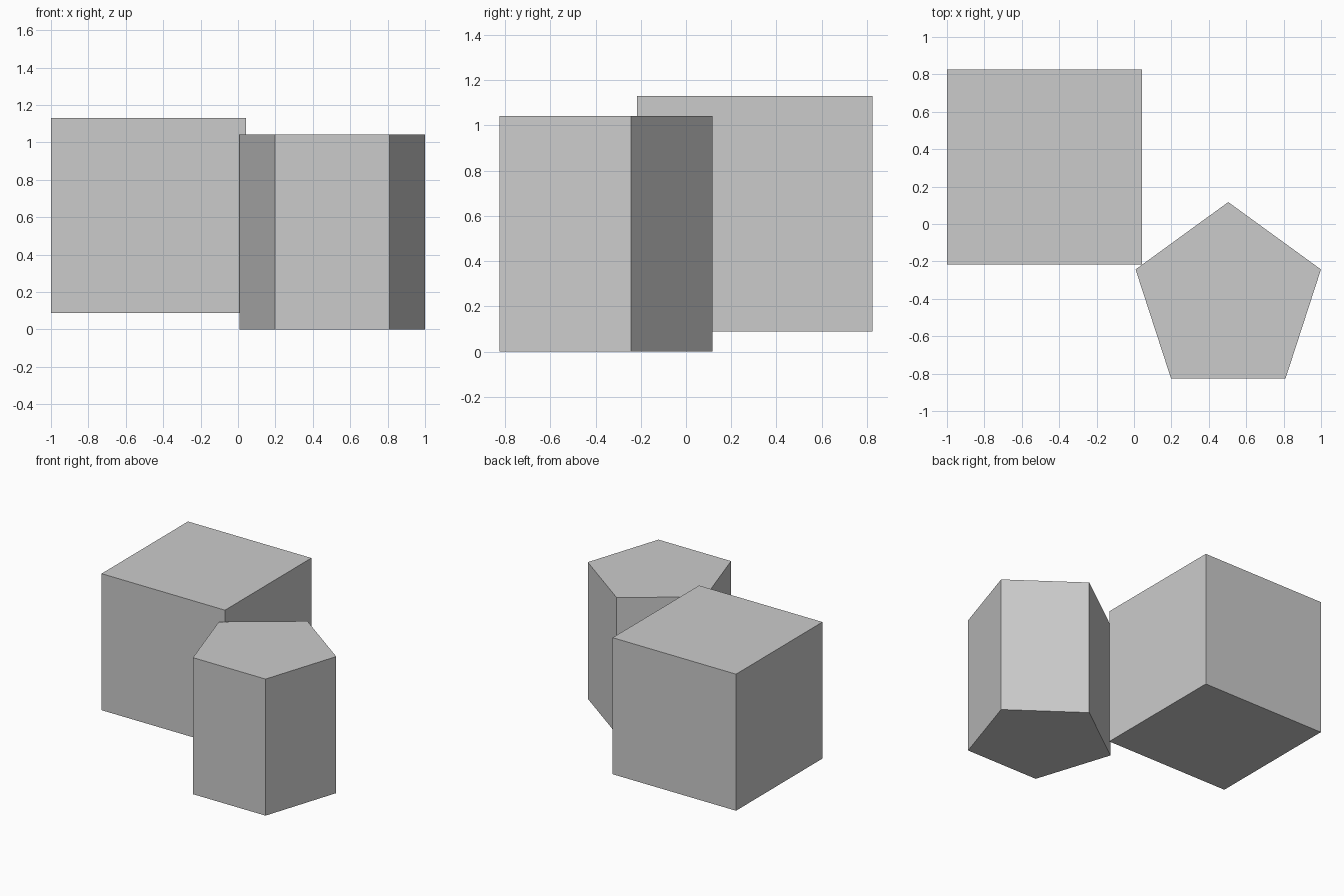
import bpy

if "Cube" in bpy.data.objects:
    bpy.data.objects.remove(bpy.data.objects["Cube"])

SIZE = 1.042  # shared edge length and prism height

# Raised cube, back left
bpy.ops.mesh.primitive_cube_add(size=SIZE, location=(-0.479, 0.304, 0.609))
bpy.context.object.name = "cube_block"

# Five-sided prism standing on the ground, point towards the back
bpy.ops.mesh.primitive_cylinder_add(vertices=5, radius=SIZE / 2, depth=SIZE,
                                    location=(0.504, -0.404, SIZE / 2))
bpy.context.object.name = "pentagonal_prism"
